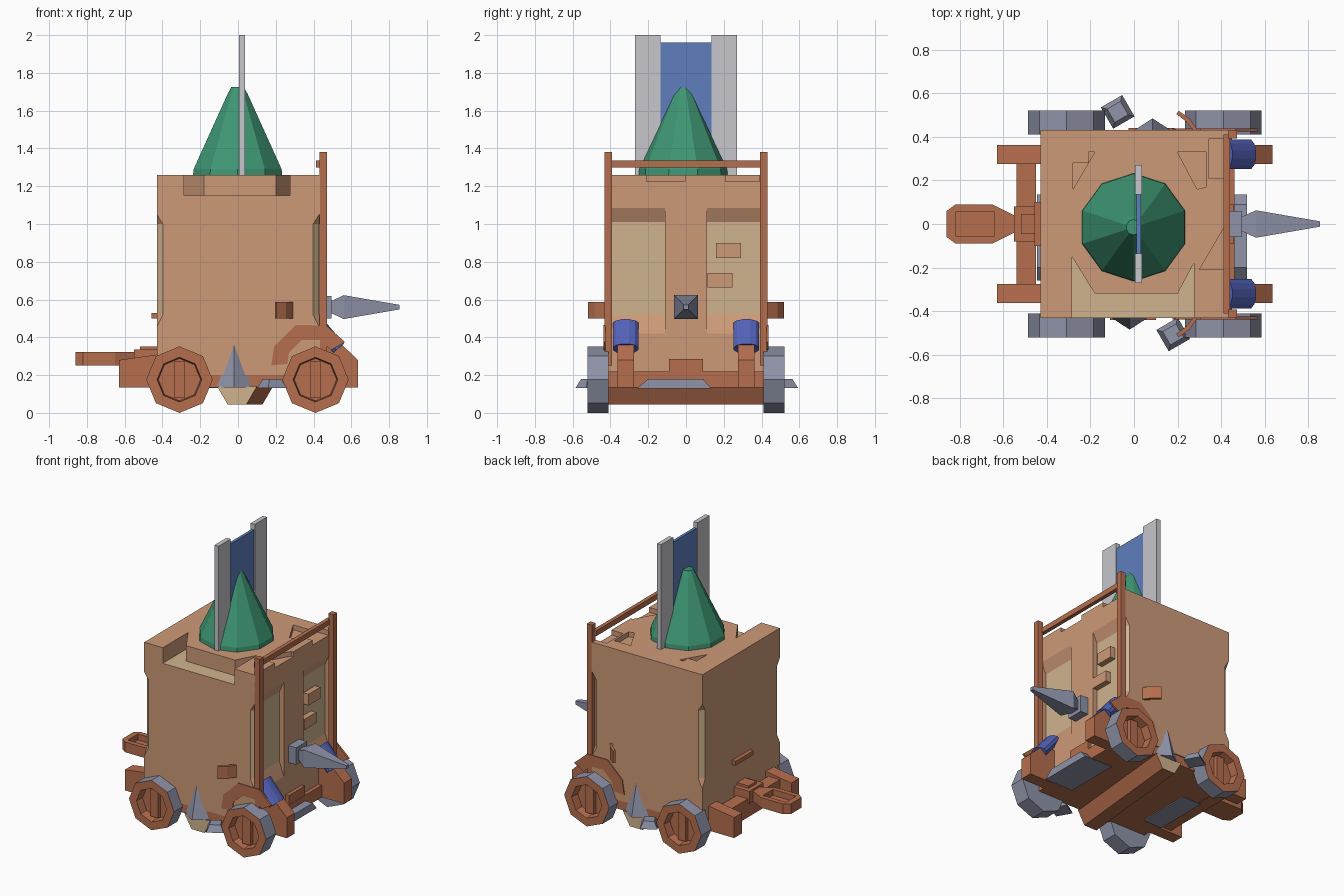
import bpy, bmesh, math
from mathutils import Vector, Matrix

if "Cube" in bpy.data.objects:
    bpy.data.objects.remove(bpy.data.objects["Cube"])


def material(name, r, g, b):
    lin = [((c / 255 + 0.055) / 1.055) ** 2.4 for c in (r, g, b)]
    m = bpy.data.materials.new(name)
    m.diffuse_color = (*lin, 1)
    m.use_nodes = True
    m.node_tree.nodes["Principled BSDF"].inputs["Base Color"].default_value = m.diffuse_color
    return m


WOOD = material("tan_wood", 206, 154, 120)
TRIM = material("red_brown", 182, 110, 78)
CREAM = material("cream", 208, 180, 142)
STEEL = material("blue_grey_steel", 143, 147, 168)
GREEN = material("green", 62, 150, 115)
BANNER = material("banner_blue", 94, 126, 190)
NAVY = material("deep_blue", 84, 99, 186)
PALE = material("pale_grey", 198, 198, 204)


def finish(name, bm, *mats):
    bmesh.ops.recalc_face_normals(bm, faces=bm.faces)
    me = bpy.data.meshes.new(name)
    bm.to_mesh(me)
    bm.free()
    for m in mats:
        me.materials.append(m)
    ob = bpy.data.objects.new(name, me)
    bpy.context.collection.objects.link(ob)
    return ob


def prism(name, pts, axis, a, b, mat):
    """Extrude a 2D outline along an axis from a to b."""
    put = {'x': lambda p, t: (t, p[0], p[1]), 'y': lambda p, t: (p[0], t, p[1]),
           'z': lambda p, t: (p[0], p[1], t)}[axis]
    bm = bmesh.new()
    lo, hi = [[bm.verts.new(put(p, t)) for p in pts] for t in (a, b)]
    bm.faces.new(lo)
    bm.faces.new(hi)
    for i in range(len(pts)):
        j = (i + 1) % len(pts)
        bm.faces.new((lo[i], lo[j], hi[j], hi[i]))
    return finish(name, bm, mat)


def box(name, x0, x1, y0, y1, z0, z1, mat):
    return prism(name, [(x0, y0), (x1, y0), (x1, y1), (x0, y1)], 'z', z0, z1, mat)


def hull(name, pts, *mats):
    bm = bmesh.new()
    bmesh.ops.convex_hull(bm, input=[bm.verts.new(p) for p in pts])
    bmesh.ops.dissolve_limit(bm, angle_limit=0.01, verts=bm.verts, edges=bm.edges)
    return finish(name, bm, *mats)


def turned(name, rings, sides, mat, phase=0.0):
    """Stack rings (height, radius) about z."""
    bm = bmesh.new()
    loops = [[bm.verts.new((r * math.cos(phase + math.tau * i / sides),
                            r * math.sin(phase + math.tau * i / sides), h))
              for i in range(sides)] for h, r in rings]
    bm.faces.new(loops[0])
    bm.faces.new(loops[-1])
    for p, q in zip(loops, loops[1:]):
        for i in range(sides):
            j = (i + 1) % sides
            bm.faces.new((p[i], p[j], q[j], q[i]))
    return finish(name, bm, mat)


def cut(ob, cutters):
    for c in cutters:
        mod = ob.modifiers.new("cut", 'BOOLEAN')
        mod.operation, mod.solver, mod.object = 'DIFFERENCE', 'EXACT', c
        bpy.context.view_layer.objects.active = ob
        bpy.ops.object.modifier_apply(modifier=mod.name)
        bpy.data.objects.remove(c)


# body with recessed wall panels, chamfered corners and notched roof
body = box("body", -0.43, 0.435, -0.432, 0.432, 0.2, 1.26, WOOD)
cutters = []
for s in (-1, 1):
    cutters.append(prism("panel_cutter", [(0.4, 0.52), (0.4, 1.01), (0.46, 1.14), (0.46, 0.35)],
                         'y', s * 0.11, s * 0.4, WOOD))
for k in range(4):
    c = prism("corner_cutter", [(0.587, 0.52), (0.587, 1.0), (0.64, 1.12), (0.64, 0.37)],
              'y', -0.09, 0.09, WOOD)
    c.data.transform(Matrix.Rotation(math.radians(45 + 90 * k), 4, 'Z'))
    cutters.append(c)
cutters.append(prism("front_slot_cutter", [(-0.285, -0.5), (-0.285, -0.15), (-0.18, -0.32),
               (0.2, -0.32), (0.275, -0.18), (0.275, -0.5)], 'z', 1.15, 1.3, WOOD))
for pts in ([(-0.28, 0.16), (-0.18, 0.33), (-0.21, 0.33), (-0.21, 0.28), (-0.28, 0.28)],
            [(0.29, 0.16), (0.2, 0.33), (0.33, 0.33), (0.33, 0.17)],
            [(0.345, 0.21), (0.345, 0.39), (0.5, 0.39), (0.5, 0.21)],
            [(0.3, -0.21), (0.42, -0.005), (0.5, -0.005), (0.5, -0.21)]):
    cutters.append(prism("roof_notch_cutter", pts, 'z', 1.226, 1.3, WOOD))
cut(body, cutters)
body.data.materials.clear()
body.data.materials.append(WOOD)
body.data.materials.append(CREAM)
for p in body.data.polygons:
    n, c = p.normal, p.center
    panel = n.x > 0.95 and 0.39 < c.x < 0.41
    corner = abs(n.z) < 0.05 and abs(abs(n.x) - abs(n.y)) < 0.1 and c.z < 1.1
    floor = n.z > 0.95 and abs(c.z - 1.15) < 0.01
    p.material_index = int(panel or corner or floor)

# steps on the right panel, small ledge on the left wall
box("upper_step", 0.39, 0.44, 0.16, 0.29, 0.82, 0.9, WOOD)
box("lower_step", 0.39, 0.44, 0.115, 0.245, 0.665, 0.74, WOOD)
box("wall_ledge", -0.458, -0.42, -0.1, 0.1, 0.5, 0.53, TRIM)

# roof cone and standing banner
cone = turned("roof_cone", [(1.24, 0.25), (1.29, 0.245), (1.69, 0.055), (1.725, 0.035)], 10, GREEN,
              math.pi / 2)
cone.location = (-0.002, -0.015, 0)
box("banner", 0.012, 0.032, -0.136, 0.136, 1.25, 1.96, BANNER)
for s in (-1, 1):
    y0, y1 = sorted((s * 0.135, s * 0.27))
    box("banner_side", 0.005, 0.037, y0, y1, 1.25, 2.0, PALE)

# rail between the tall posts
box("rail", 0.412, 0.44, -0.41, 0.41, 1.30, 1.337, TRIM)

# ram spike
box("ram_base", 0.42, 0.495, -0.06, 0.06, 0.5, 0.62, STEEL)
q = math.sqrt(2)
ram = turned("ram_spike", [(0.48, 0.035 * q), (0.5, 0.035 * q), (0.56, 0.063 * q), (0.855, 0.012 * q)],
             4, STEEL, math.pi / 4)
ram.data.transform(Matrix.Translation((0, 0, 0.56)) @ Matrix.Rotation(math.pi / 2, 4, 'Y'))

# chassis, bumpers and skids
box("chassis", -0.43, 0.45, -0.425, 0.425, 0.135, 0.22, TRIM)
box("front_crossbar", 0.42, 0.462, -0.3, 0.3, 0.135, 0.22, TRIM)
box("crossbar_block", 0.42, 0.46, -0.09, 0.09, 0.2, 0.285, TRIM)
box("rear_crossbar", -0.54, -0.45, -0.29, 0.29, 0.15, 0.28, TRIM)
for name, x0, x1 in (("right_skid", 0.3, 0.52), ("left_skid", -0.445, -0.3)):
    prism(name, [(-0.26, 0.128), (0.135, 0.128), (0.09, 0.18), (-0.2, 0.18)], 'x', x0, x1, STEEL)

# tow hitch with a recessed eye
hitch = prism("tow_hitch", [(-0.86, -0.06), (-0.82, -0.09), (-0.65, -0.09), (-0.55, -0.04), (-0.42, -0.04),
              (-0.42, 0.04), (-0.55, 0.04), (-0.65, 0.09), (-0.82, 0.09), (-0.86, 0.06)],
              'z', 0.25, 0.322, TRIM)
cut(hitch, [box("eye_cutter", -0.82, -0.64, -0.056, 0.056, 0.28, 0.4, TRIM)])
box("hitch_mount", -0.55, -0.42, -0.08, 0.08, 0.25, 0.335, TRIM)
box("hitch_cap", -0.52, -0.42, -0.045, 0.045, 0.33, 0.352, TRIM)


def octagon(cx, cz, r, angles):
    return [(cx + r * math.cos(math.radians(a)), cz + r * math.sin(math.radians(a))) for a in angles]


# wheels: steel tread, red-brown outer face with a sunken hub
def wheel(x, s):
    ob = prism("wheel", octagon(x, 0.176, 0.176, range(0, 360, 45)), 'y', s * 0.41, s * 0.522, STEEL)
    bm = bmesh.new()
    bm.from_mesh(ob.data)
    face = max(bm.faces, key=lambda f: f.normal.y * s)
    ring = bmesh.ops.inset_region(bm, faces=[face], thickness=0.058)["faces"]
    wall = bmesh.ops.inset_region(bm, faces=[face], thickness=0.006)["faces"]
    for v in face.verts:
        v.co.y -= s * 0.06
    for f in [face] + ring + wall:
        f.material_index = 1
    bm.to_mesh(ob.data)
    bm.free()
    ob.data.materials.append(TRIM)
    box("hub_plank", x - 0.03, x + 0.03, min(s * 0.44, s * 0.49), max(s * 0.44, s * 0.49),
        0.08, 0.272, TRIM)


for s in (-1, 1):
    for x in (-0.31, 0.41):
        wheel(x, s)
    # side beams with a sloping nose
    prism("side_beam", [(-0.63, 0.135), (0.635, 0.135), (0.635, 0.28), (0.53, 0.38), (0.42, 0.38),
          (0.42, 0.22), (-0.42, 0.22), (-0.42, 0.31), (-0.63, 0.28)], 'y', s * 0.275, s * 0.362, TRIM)
    # tall posts and wheel arches
    y0, y1 = sorted((s * 0.392, s * 0.432))
    box("post", 0.432, 0.472, y0, y1, 0.25, 1.38, TRIM)
    arch = octagon(0.385, 0.27, 0.21, (30, 67, 112, 157, 185)) + \
        octagon(0.385, 0.27, 0.125, (185, 157, 112, 67, 30))
    prism("wheel_arch", arch, 'y', s * 0.425, s * 0.438, TRIM)
    # slanted wall flap
    prism("wall_flap", [(0.3, s * 0.42), (0.28, s * 0.42), (0.24, s * 0.47), (0.195, s * 0.505),
          (0.205, s * 0.52), (0.255, s * 0.485)], 'z', 0.5, 0.587, TRIM)
    # blue barrel on the beam nose
    barrel = turned("blue_barrel", [(-0.085, 0.07), (0.085, 0.07)], 12, NAVY, math.pi / 12)
    barrel.data.transform(Matrix.Translation((0.475, s * 0.32, 0.405)) @
                          Matrix.Rotation(math.radians(140), 4, 'Y') @
                          Matrix.Diagonal((0.6, 1, 1, 1)))
    # leaning side spike
    cx = -0.02 if s < 0 else 0.085
    hull("side_spike", [(cx - 0.1, s * 0.42, 0.135), (cx + 0.1, s * 0.42, 0.135),
         (cx, s * 0.485, 0.135), (cx, s * 0.425, 0.39)], STEEL)
    # loose-looking footing block
    foot = turned("footing_block", [(0.133, 0.08), (0.18, 0.05)], 4, STEEL, math.radians(75))
    foot.location = (0.18, -0.507, 0) if s < 0 else (-0.075, 0.515, 0)

# belly beam running across, with cream ends
beam = hull("belly_beam", [(cx + dx, y, z) for cx, y in ((-0.005, -0.44), (0.08, 0.44))
            for dx, z in ((-0.105, 0.14), (0.105, 0.14), (0.05, 0.045), (-0.05, 0.045))], TRIM, CREAM)
for p in beam.data.polygons:
    p.material_index = int(abs(p.normal.y) > 0.9)
